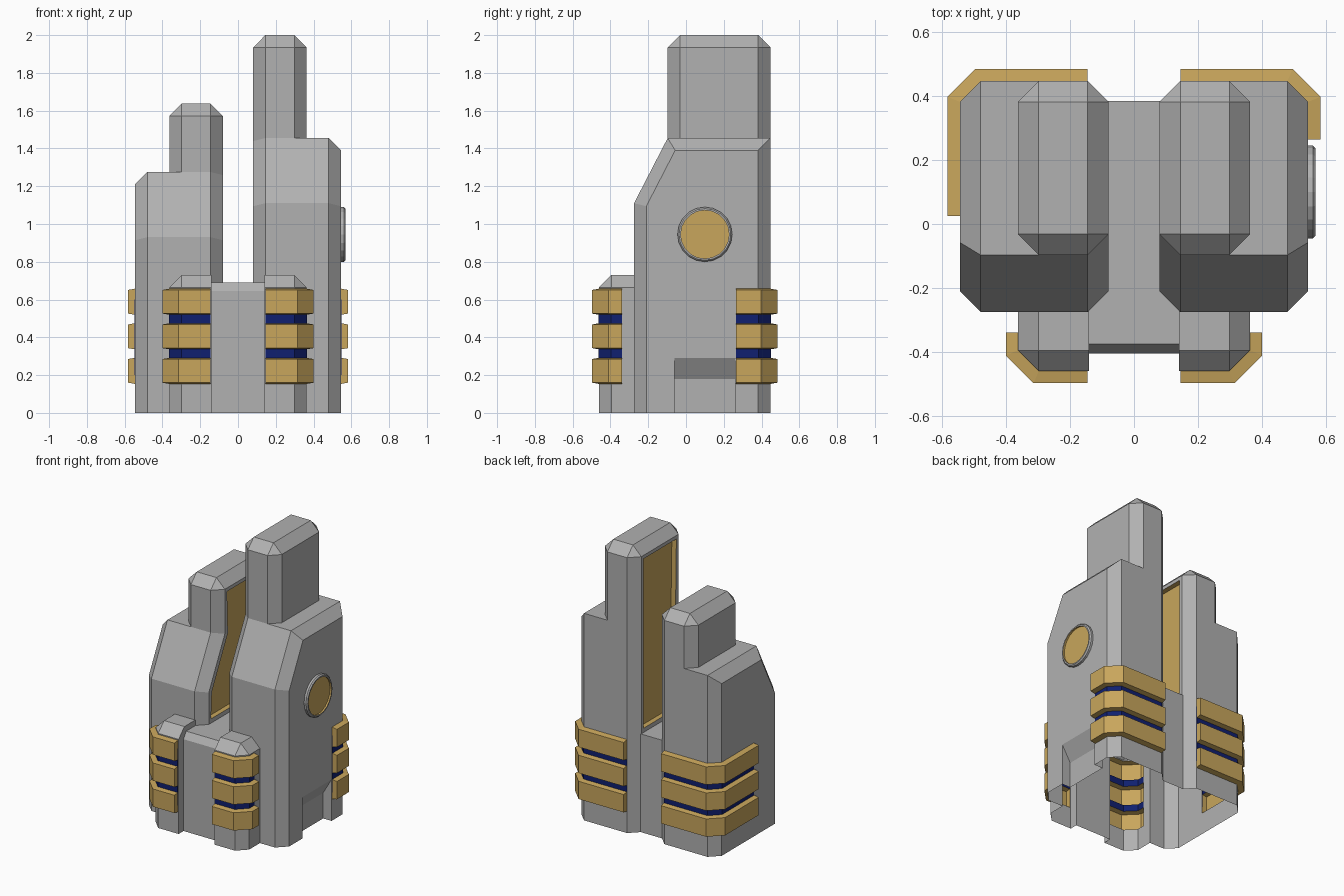
import bpy, bmesh, math
from mathutils import Vector

cube = bpy.data.objects.get("Cube")
if cube:
    bpy.data.objects.remove(cube, do_unlink=True)


def material(name, rgb):
    mat = bpy.data.materials.new(name)
    mat.use_nodes = True
    mat.diffuse_color = (*rgb, 1)
    for node in mat.node_tree.nodes:
        if node.type == 'BSDF_PRINCIPLED':
            node.inputs["Base Color"].default_value = (*rgb, 1)
    return mat


PALETTE = [material("stone grey", (0.44, 0.44, 0.44)),
           material("gold", (0.58, 0.38, 0.107)),
           material("deep blue", (0.005, 0.014, 0.16))]
GREY, GOLD, BLUE = range(3)
CHAMFER = 0.065


def loft(sections):
    """Closed solid through matching closed sections."""
    bm = bmesh.new()
    rows = [[bm.verts.new(p) for p in s] for s in sections]
    for a, b in zip(rows, rows[1:]):
        for i in range(len(a)):
            j = (i + 1) % len(a)
            bm.faces.new((a[i], a[j], b[j], b[i]))
    bm.faces.new(rows[0])
    bm.faces.new(rows[-1])
    bmesh.ops.recalc_face_normals(bm, faces=bm.faces)
    return bm


def chamfer(bm, test, size=CHAMFER):
    """Cut the edges that pass the test, except along the ground."""
    edges = [e for e in bm.edges if test(e) and max(v.co.z for v in e.verts) > 0.01]
    bmesh.ops.bevel(bm, geom=edges, offset=size, segments=1, profile=0.5,
                    affect='EDGES', clamp_overlap=False)
    bmesh.ops.recalc_face_normals(bm, faces=bm.faces)


def finish(bm, name, colour=None):
    if colour is not None:
        for f in bm.faces:
            f.material_index = colour
    mesh = bpy.data.meshes.new(name)
    bm.to_mesh(mesh)
    bm.free()
    for mat in PALETTE:
        mesh.materials.append(mat)
    obj = bpy.data.objects.new(name, mesh)
    bpy.context.scene.collection.objects.link(obj)
    return obj


def recess(bm, normal, margin, depth, floor=None):
    """Sink a gold panel into the largest face that looks along normal."""
    face = max((f for f in bm.faces if f.normal.dot(normal) > 0.99),
               key=lambda f: f.calc_area())
    bmesh.ops.inset_region(bm, faces=[face], thickness=margin, depth=0)
    if floor:
        for v in face.verts:
            if v.co.z < 0.2:
                v.co.z = floor
    top = bmesh.ops.extrude_discrete_faces(bm, faces=[face])["faces"][0]
    bmesh.ops.translate(bm, verts=top.verts, vec=-normal * depth)
    for e in top.edges:
        for f in e.link_faces:
            f.material_index = GOLD


def outline(shoulder, top):
    """Side outline with a sloping front between bend and shoulder."""
    return [(-0.275, 0), (-0.275, shoulder - 0.345), (-0.097, shoulder),
            (-0.097, top), (0.447, top), (0.447, 0)]


def make_tower(side, shoulder, top):
    bm = loft([[(side * x, y, z) for y, z in outline(shoulder, top)] for x in (0.08, 0.363)])
    chamfer(bm, lambda e: e.calc_face_angle() > 0.9)
    recess(bm, Vector((-side, 0, 0)), 0.035, 0.035, floor=0.72)
    return finish(bm, "tower")


def make_shoulder(side, height):
    shape = outline(height, height)
    del shape[3]
    bm = loft([[(side * x, y, z) for y, z in shape] for x in (0.2, 0.545)])
    chamfer(bm, lambda e: all(abs(v.co.x) > 0.54 for v in e.verts))
    return finish(bm, "shoulder")


def make_pod(side):
    ring = [(-0.46, 0), (-0.46, 0.73), (-0.15, 0.73), (-0.15, 0)]
    bm = loft([[(side * x, y, z) for y, z in ring] for x in (0.14, 0.363)])

    def outer(e):
        m = (e.verts[0].co + e.verts[1].co) / 2
        return (abs(m.x) > 0.36) + (m.y < -0.45) + (m.z > 0.72) >= 2
    chamfer(bm, outer)
    return finish(bm, "front_pod")


def make_wrap(side, face, corner, end, z0, z1, out, slope, colour, name):
    """Strip that wraps one chamfered corner; face is the signed wall y."""
    s = math.copysign(1, face)
    wall = abs(face)

    def path(d):
        k = d * math.tan(math.pi / 8)
        return [(0.145, s * (wall + d)), (corner - CHAMFER + k, s * (wall + d)),
                (corner + d, s * (wall - CHAMFER + k)), (corner + d, end)]
    sections = [[(side * xi, yi, z0), (side * xo, yo, z0 + slope),
                 (side * xo, yo, z1 - slope), (side * xi, yi, z1)]
                for (xi, yi), (xo, yo) in zip(path(-0.02), path(out))]
    return finish(loft(sections), name, colour)


# Grey masses
hull = finish(loft([[(x, -0.405, 0), (x, -0.405, 0.645), (x, -0.375, 0.69),
                     (x, 0.385, 0.69), (x, 0.385, 0)] for x in (-0.15, 0.15)]), "hull", GREY)
parts = []
for side, shoulder, top in ((1, 1.455, 2.0), (-1, 1.275, 1.637)):
    parts += [make_tower(side, shoulder, top), make_shoulder(side, shoulder), make_pod(side)]

# Blue sleeves with three gold bands over each
for side, face, corner, end in ((1, -0.46, 0.363, -0.34), (-1, -0.46, 0.363, -0.34),
                                (1, 0.447, 0.545, 0.265), (-1, 0.447, 0.545, 0.025)):
    parts.append(make_wrap(side, face, corner, end, 0.2, 0.6, 0.003, 0, BLUE, "sleeve"))
    for i in range(3):
        z = 0.15 + i * 0.183
        parts.append(make_wrap(side, face, corner, end, z, z + 0.145, 0.038, 0.01, GOLD, "band"))

# Doorway notch in the left side
notch = finish(loft([[(0.6, y, -0.1), (0.6, y, 0.29), (0.545, y, 0.29),
                      (0.48, y, 0.18), (0.48, y, -0.1)] for y in (-0.06, 0.26)]), "notch", GREY)
notch.hide_render = True

# Fuse everything into one shell with an open underside
for part in parts + [notch]:
    mod = hull.modifiers.new("fuse", 'BOOLEAN')
    mod.operation = 'DIFFERENCE' if part is notch else 'UNION'
    mod.solver = 'EXACT'
    mod.object = part
bpy.context.view_layer.update()
shell = bpy.data.meshes.new_from_object(
    hull.evaluated_get(bpy.context.evaluated_depsgraph_get()))
hull.modifiers.clear()
hull.data = shell
for part in parts + [notch]:
    bpy.data.objects.remove(part, do_unlink=True)
bm = bmesh.new()
bm.from_mesh(shell)
ground = [f for f in bm.faces if all(abs(v.co.z) < 0.001 for v in f.verts)]
bmesh.ops.delete(bm, geom=ground, context='FACES')
bm.to_mesh(shell)
bm.free()

# Round emblem plate on the left side
turn = [i * math.tau / 20 for i in range(20)]
bm = loft([[(x, 0.1 + r * math.cos(a), 0.945 + r * math.sin(a)) for a in turn]
           for x, r in ((0.53, 0.145), (0.56, 0.145), (0.568, 0.137))])
recess(bm, Vector((1, 0, 0)), 0.009, 0.012)
finish(bm, "side_disc")
